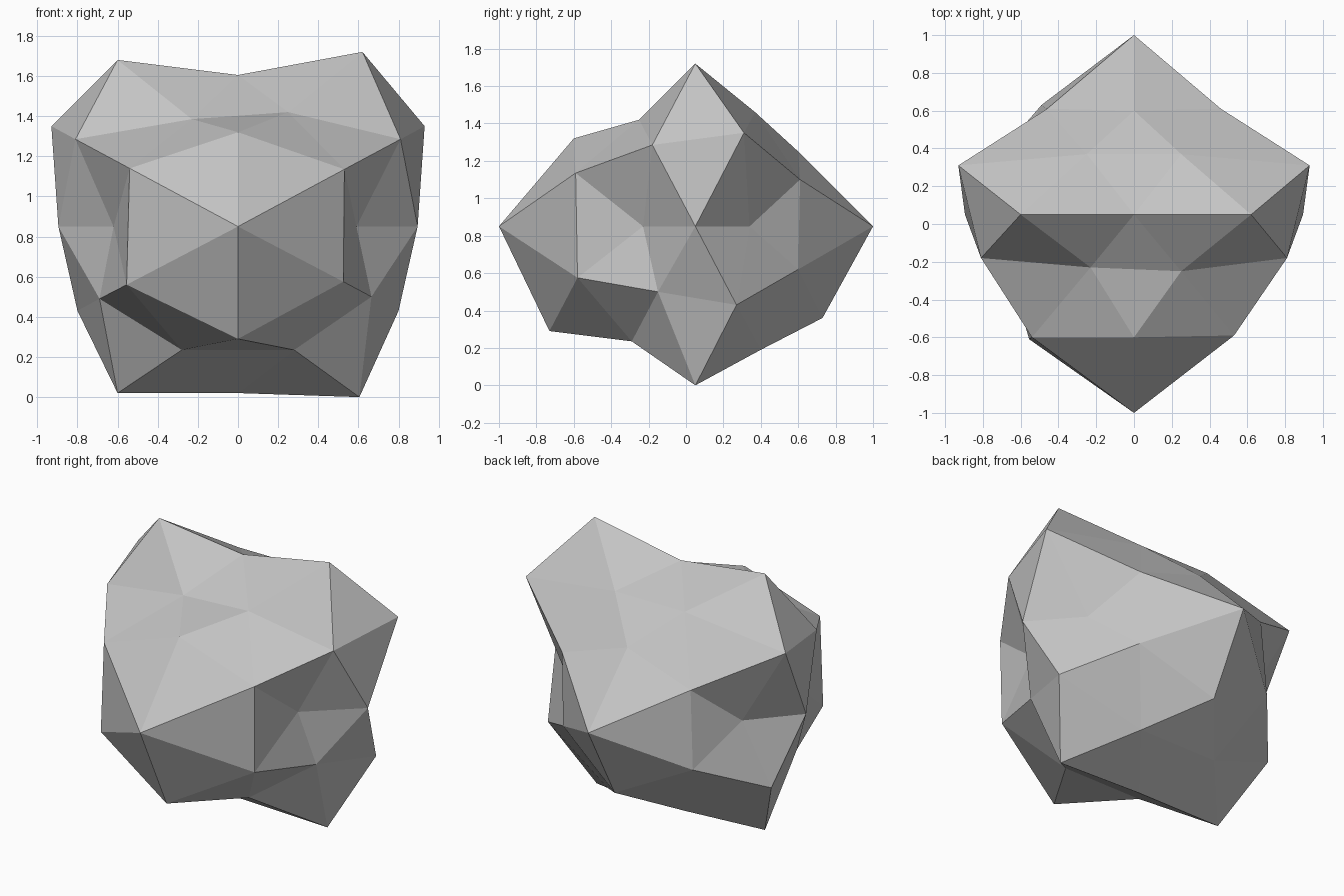
import bpy
import bmesh
from mathutils import Vector

default_cube = bpy.data.objects.get("Cube")
if default_cube:
    bpy.data.objects.remove(default_cube, do_unlink=True)

CENTRE = Vector((0, 0.05, 0.85))

# Facet corners on the middle plane
middle = [
    (0, -1, 0.85), (0, 1, 0.85), (0, 0.05, 1.605), (0, 0.05, 0.02),
    (0, -0.6, 1.32), (0, -0.73, 0.29), (0, 0.6, 1.25), (0, 0.73, 0.36),
]

# Facet corners on the +x side
side = {
    "peak": (0.62, 0.05, 1.72), "foot": (0.605, 0.05, 0),
    "front_dent": (0.59, -0.23, 0.85), "back_dent": (0.64, 0.34, 0.85),
    "flank": (0.895, 0.05, 0.85),
    "front_shoulder": (0.81, -0.18, 1.285), "back_shoulder": (0.93, 0.31, 1.35),
    "front_hip": (0.665, -0.15, 0.5), "back_hip": (0.8, 0.27, 0.43),
    "front_cheek": (0.53, -0.59, 1.135), "front_jaw": (0.525, -0.58, 0.575),
    "back_cheek": (0.46, 0.61, 1.1), "back_jaw": (0.46, 0.6, 0.62),
    "front_brow": (0.25, -0.25, 1.42), "back_brow": (0.25, 0.37, 1.46),
    "front_base": (0.28, -0.29, 0.235), "back_base": (0.28, 0.4, 0.19),
}

# The -x side mirrors it, apart from a few uneven corners
uneven = {
    "peak": (0.6, 0.05, 1.68), "foot": (0.6, 0.05, 0.02),
    "front_dent": (0.62, -0.23, 0.85), "front_hip": (0.69, -0.15, 0.49),
    "front_cheek": (0.54, -0.6, 1.14), "front_jaw": (0.555, -0.61, 0.56),
    "back_jaw": (0.49, 0.63, 0.6), "front_brow": (0.23, -0.23, 1.385),
}


def mirrored(point):
    x, y, z = point
    return (-x, y, z)


corners = middle + list(side.values())
corners += [mirrored(p) for p in {**side, **uneven}.values()]
targets = [Vector(p) - CENTRE for p in corners]

# Twenty-sided solid, subdivided once into eighty facets
bm = bmesh.new()
golden = (1 + 5 ** 0.5) / 2
for s in (-1, 1):
    for t in (-golden, golden):
        for co in ((s, 0, t), (t, s, 0), (0, t, s)):
            bm.verts.new(co)
bmesh.ops.convex_hull(bm, input=bm.verts[:])
bmesh.ops.subdivide_edges(bm, edges=bm.edges[:], cuts=1, use_grid_fill=True)

# Pull every corner of the solid to the rock corner in its direction
for vert in bm.verts:
    direction = vert.co.normalized()
    vert.co = CENTRE + max(targets, key=lambda p: p.normalized().dot(direction))

bmesh.ops.triangulate(bm, faces=bm.faces[:])
bmesh.ops.recalc_face_normals(bm, faces=bm.faces[:])

mesh = bpy.data.meshes.new("rock")
bm.to_mesh(mesh)
bm.free()
rock = bpy.data.objects.new("rock", mesh)
bpy.context.collection.objects.link(rock)

# Plain grey stone
stone = bpy.data.materials.new("grey_stone")
stone.use_nodes = True
colour = (0.55, 0.55, 0.55, 1)
stone.diffuse_color = colour
stone.node_tree.nodes["Principled BSDF"].inputs["Base Color"].default_value = colour
mesh.materials.append(stone)
